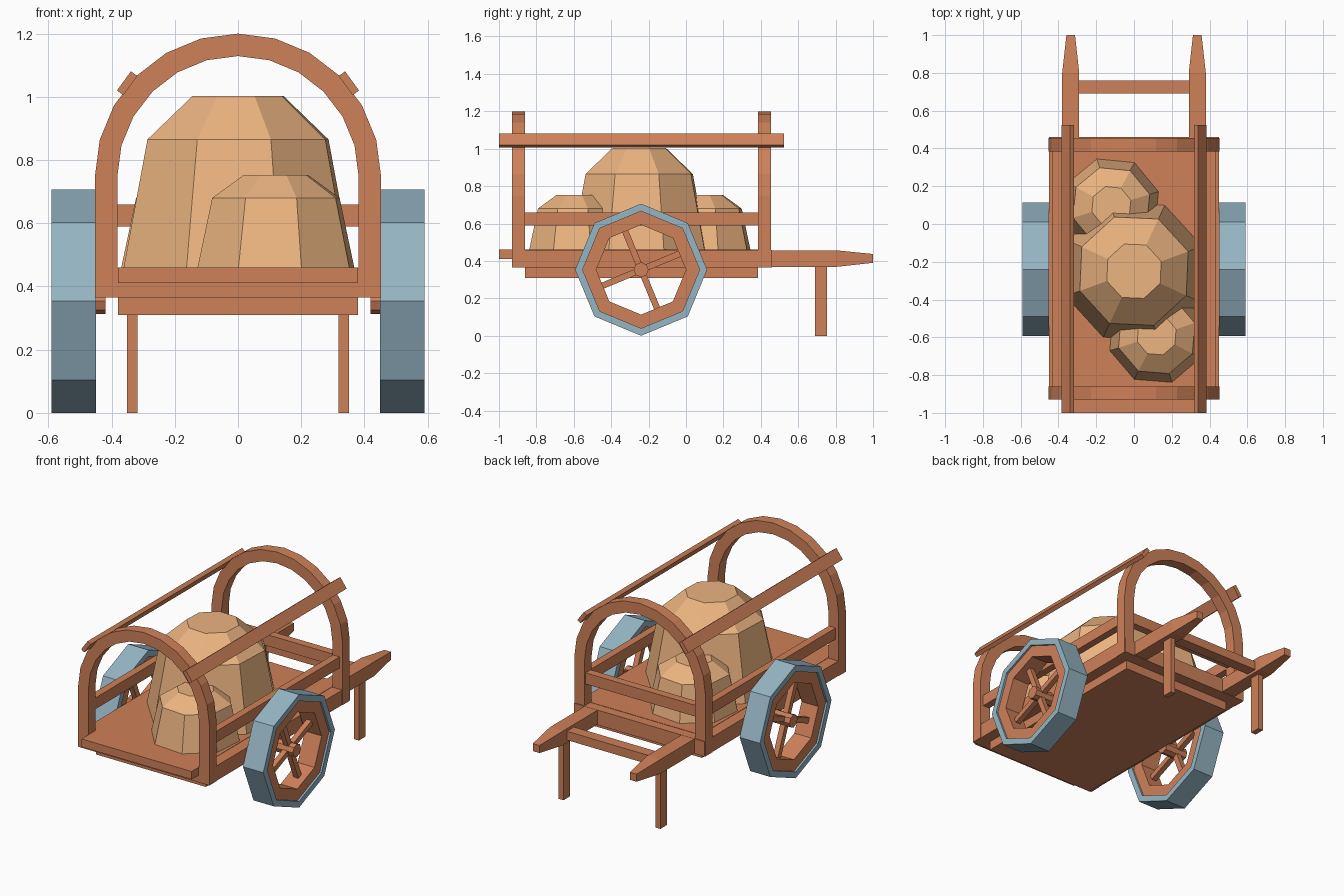
import bpy, bmesh
from math import sin, cos, pi, radians
from mathutils import Matrix, Vector

if "Cube" in bpy.data.objects:
    bpy.data.objects.remove(bpy.data.objects["Cube"])


def material(name, rgb):
    m = bpy.data.materials.new(name)
    m.diffuse_color = (*rgb, 1)
    m.use_nodes = True
    m.node_tree.nodes["Principled BSDF"].inputs["Base Color"].default_value = m.diffuse_color
    return m


WOOD = material("wood", (0.62, 0.22, 0.10))
SACK = material("sackcloth", (0.84, 0.46, 0.22))
TIRE = material("tire_metal", (0.30, 0.46, 0.55))


def finish(name, bm, mat):
    bmesh.ops.recalc_face_normals(bm, faces=bm.faces)
    me = bpy.data.meshes.new(name)
    bm.to_mesh(me)
    bm.free()
    me.materials.append(mat)
    ob = bpy.data.objects.new(name, me)
    bpy.context.collection.objects.link(ob)
    return ob


def box(name, x, y, z, mat=WOOD):
    """Box from three (min, max) ranges."""
    bm = bmesh.new()
    bmesh.ops.create_cube(bm, size=1)
    for v in bm.verts:
        v.co = [(a + b) / 2 + c * (b - a) for (a, b), c in zip((x, y, z), v.co)]
    return finish(name, bm, mat)


def loft(name, loops, mat, caps=True, closed=False):
    """Skin equal-length loops of points, capped or joined end to end."""
    bm = bmesh.new()
    rows = [[bm.verts.new(p) for p in loop] for loop in loops]
    pairs = list(zip(rows, rows[1:])) + ([(rows[-1], rows[0])] if closed else [])
    for a, b in pairs:
        for i in range(len(a)):
            j = (i + 1) % len(a)
            bm.faces.new((a[i], a[j], b[j], b[i]))
    if caps and not closed:
        bm.faces.new(rows[0])
        bm.faces.new(rows[-1])
    return finish(name, bm, mat)


# Bed: frame, floor with front lip, underplate
box("bed_frame", (-.45, .45), (-.93, .46), (.365, .458))
box("bed_floor", (-.38, .38), (-1, .40), (.41, .46))
box("underplate", (-.38, .38), (-.86, .385), (.31, .37))


# Hoops over the front and rear of the bed
def arch(name, y0, y1):
    def outline(r):
        arc = [(r * cos(k * pi / 12), .747 + r * sin(k * pi / 12)) for k in range(13)]
        return [(r, .365)] + arc + [(-r, .365)]
    sections = [[(a, y0, b), (c, y0, d), (c, y1, d), (a, y1, b)]
                for (a, b), (c, d) in zip(outline(.453), outline(.382))]
    loft(name, sections, WOOD)


arch("front_arch", -.93, -.86)
arch("rear_arch", .385, .455)
box("rear_rail", (-.40, .40), (.395, .445), (.59, .66))

# Wheel dimensions
CY, CZ = -.24, .353


def octagon(x, r):
    return [(x, CY + r * cos(k * pi / 4), CZ + r * sin(k * pi / 4)) for k in range(8)]


def wheel_ring(name, s, x0, x1, r0, r1, mat):
    loft(name, [octagon(s * x0, r0), octagon(s * x0, r1),
                octagon(s * x1, r1), octagon(s * x1, r0)], mat, closed=True)


# Parts mirrored left and right
for side, s in (("left", -1), ("right", 1)):
    def span(a, b):
        return tuple(sorted((s * a, s * b)))

    box(side + "_side_rail", span(.385, .432), (-.88, .40), (.59, .66))

    # Tilted rail resting on the hoops
    rail = box(side + "_top_rail", (-.0375, .0375), (-1, .525), (-.0125, .0125))
    rail.data.transform(Matrix.Translation((s * .351, 0, 1.043))
                        @ Matrix.Rotation(s * radians(54), 4, 'Y'))

    # Tapered handle and its prop leg
    loft(side + "_handle",
         [[(s * a, y, z0), (s * b, y, z0), (s * b, y, z1), (s * a, y, z1)]
          for y, a, b, z0, z1 in ((.40, .29, .38, .368, .457),
                                  (.80, .29, .38, .368, .457),
                                  (1.0, .312, .358, .39, .437))], WOOD)
    box(side + "_prop_leg", span(.318, .352), (.69, .755), (0, .40))

    # Wheel: tire, rim, hub, spokes
    wheel_ring(side + "_tire", s, .45, .59, .313, .353, TIRE)
    wheel_ring(side + "_rim", s, .462, .578, .24, .318, WOOD)
    loft(side + "_hub", [octagon(s * .42, .04), octagon(s * .575, .04)], WOOD)
    for k in range(4):
        spoke = box(f"{side}_spoke_{k + 1}", (-.017, .017), (.02, .25), (-.017, .017))
        spoke.data.transform(Matrix.Translation((s * .52, CY, CZ))
                             @ Matrix.Rotation(radians(22.5 + 90 * k), 4, 'X'))

box("handle_crossbar", (-.30, .30), (.69, .76), (.385, .44))


# Sacks: eight-sided tapered mounds
def sack(name, x, y, turn, profile):
    loft(name, [[(x + r * cos(turn + k * pi / 4), y + r * sin(turn + k * pi / 4), z)
                 for k in range(8)] for r, z in profile], SACK)


sack("large_sack", 0, -.25, radians(20), ((.387, .45), (.305, .865), (.153, 1.003)))
small = ((.263, .45), (.212, .68), (.108, .752))
sack("front_sack", .12, -.59, radians(18), small)
sack("rear_sack", -.12, .095, radians(17), small)
